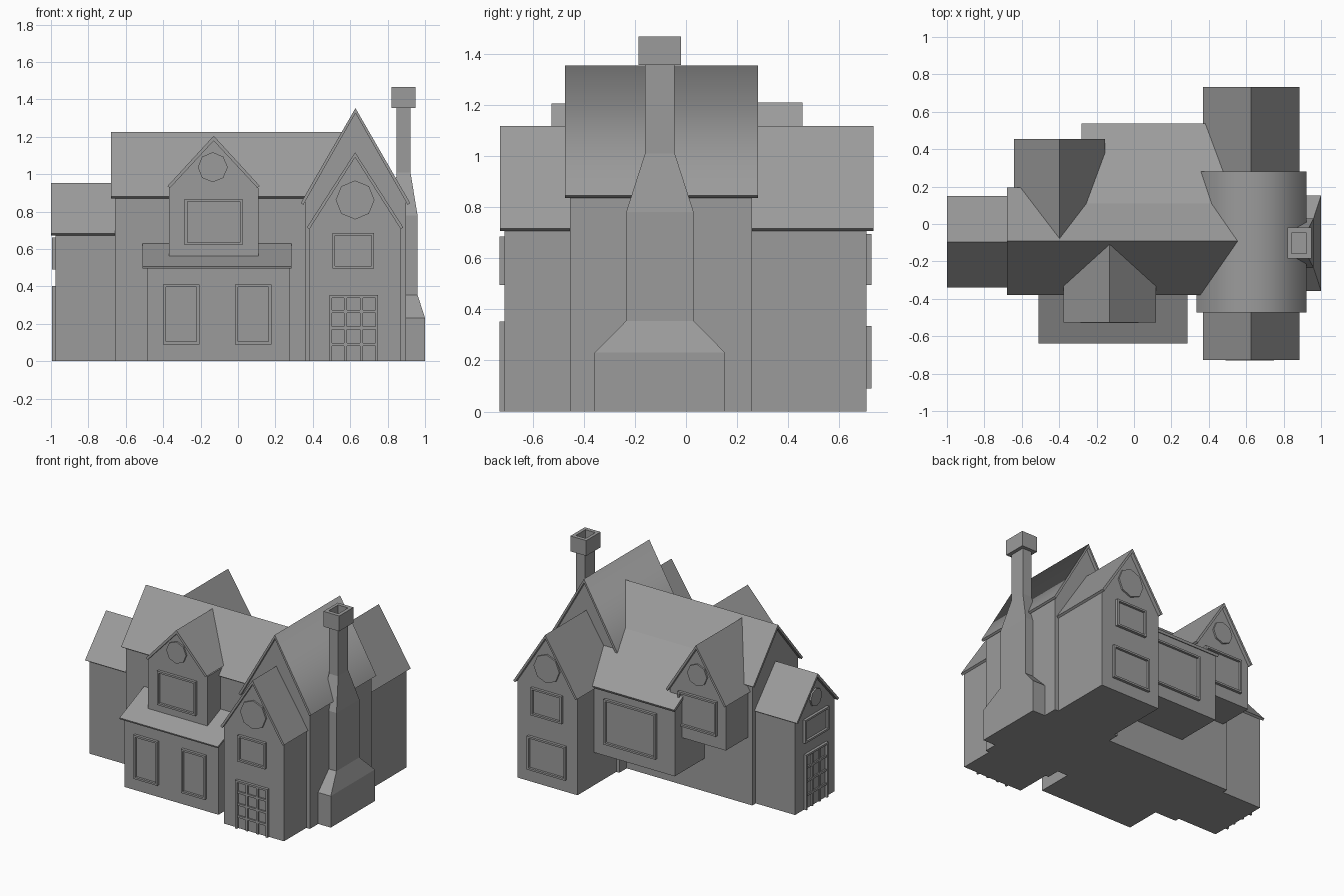
import bpy, bmesh, math

if "Cube" in bpy.data.objects:
    bpy.data.objects.remove(bpy.data.objects["Cube"])

# Mid-grey finish shared by every part
grey = bpy.data.materials.new("mid_grey")
grey.diffuse_color = (0.33, 0.33, 0.33, 1)
grey.use_nodes = True
grey.node_tree.nodes["Principled BSDF"].inputs["Base Color"].default_value = grey.diffuse_color


def finish(name, bm):
    bmesh.ops.recalc_face_normals(bm, faces=bm.faces[:])
    me = bpy.data.meshes.new(name)
    bm.to_mesh(me)
    bm.free()
    me.materials.append(grey)
    ob = bpy.data.objects.new(name, me)
    bpy.context.collection.objects.link(ob)
    return ob


def add_prism(bm, pts, a, b, axis):
    """Extrude a (u, z) profile from a to b along the x or y axis."""
    def place(t, u, z):
        return (t, u, z) if axis == 'x' else (u, t, z)
    rows = [[bm.verts.new(place(t, u, z)) for u, z in pts] for t in (a, b)]
    n = len(pts)
    bm.faces.new(rows[0])
    bm.faces.new(rows[1])
    return [bm.faces.new((rows[0][i], rows[0][(i + 1) % n],
                          rows[1][(i + 1) % n], rows[1][i])) for i in range(n)]


def prism(name, pts, a, b, axis):
    bm = bmesh.new()
    add_prism(bm, pts, a, b, axis)
    return finish(name, bm)


def gabled(name, c, half, ridge, eave, roof_span, wall_half, wall_span, axis,
           z0=0.0, smooth=False):
    """House-shaped wall block with a thin overhanging roof shell."""
    slope = (ridge - eave) / half
    top = ridge - 0.02
    zw = top - slope * wall_half
    prism(name + "_walls", [(c - wall_half, z0), (c + wall_half, z0), (c + wall_half, zw),
                            (c, top), (c - wall_half, zw)], *wall_span, axis)
    bm = bmesh.new()
    sides = add_prism(bm, [(c - half, eave), (c, ridge), (c + half, eave),
                           (c + half - 0.014, eave - 0.009), (c, ridge - 0.027),
                           (c - half + 0.014, eave - 0.009)], *roof_span, axis)
    for f in sides[:2]:
        f.smooth = smooth
    finish(name + "_roof", bm)


def rect(u0, u1, z0, z1):
    return [(u0, z0), (u1, z0), (u1, z1), (u0, z1)]


def framed(name, side, wall, u0, u1, z0, z1, door=False):
    """Raised frame around a shallow pane; doors also get a lattice."""
    axis = 'x' if side == 'left' else 'y'
    out = 1 if side == 'back' else -1
    bm = bmesh.new()

    def slab(a, b, c, d, depth):
        add_prism(bm, rect(a, b, c, d), wall - out * 0.01, wall + out * depth, axis)
    w = 0.014
    bottom = z0 if door else z0 + w
    slab(u0, u0 + w, z0, z1, 0.02)
    slab(u1 - w, u1, z0, z1, 0.02)
    slab(u0 + w, u1 - w, z1 - w, z1, 0.02)
    if door:
        for i in (1, 2):
            m = u0 + (u1 - u0) * i / 3
            slab(m - 0.008, m + 0.008, z0, z1 - w, 0.013)
        for i in (1, 2, 3):
            m = z0 + (z1 - z0) * i / 4
            slab(u0 + w, u1 - w, m - 0.008, m + 0.008, 0.013)
    else:
        slab(u0 + w, u1 - w, z0, z0 + w, 0.02)
    slab(u0 + w, u1 - w, bottom, z1 - w, 0.003)
    finish(name, bm)


def octagon(name, side, wall, u, z, r):
    axis = 'x' if side == 'left' else 'y'
    out = 1 if side == 'back' else -1
    pts = [(u + r * math.sin(i * math.pi / 4), z + r * math.cos(i * math.pi / 4))
           for i in range(8)]
    prism(name, pts, wall - out * 0.01, wall + out * 0.012, axis)


# Gabled blocks of the house
gabled("main_house", -0.092, 0.287, 1.225, 0.88, (-0.68, 0.6), 0.265, (-0.657, 0.6), 'x')
gabled("left_wing", -0.095, 0.244, 0.953, 0.682, (-1.0, -0.6), 0.228, (-0.975, -0.6), 'x')
gabled("right_wing", 0.626, 0.258, 1.117, 0.715, (-0.728, 0.733), 0.243, (-0.71, 0.706), 'y')
gabled("tall_block", 0.628, 0.293, 1.353, 0.845, (-0.473, 0.282), 0.27, (-0.453, 0.258), 'y',
       smooth=True)
gabled("front_dormer", -0.13, 0.247, 1.205, 0.936, (-0.527, -0.095), 0.24, (-0.51, -0.1), 'y',
       z0=0.45)
gabled("back_dormer", -0.398, 0.243, 1.208, 0.826, (0.455, -0.095), 0.225, (0.43, -0.1), 'y',
       z0=0.49)

# Front bay with lean-to roof
prism("bay_walls", [(-0.3, 0), (-0.3, 0.61), (-0.36, 0.60), (-0.618, 0.5), (-0.618, 0)],
      -0.485, 0.275, 'x')
prism("bay_roof", [(-0.64, 0.507), (-0.34, 0.636), (-0.34, 0.62), (-0.636, 0.495)],
      -0.51, 0.285, 'x')

# Rear overhanging room continuing the main roof at a lower pitch
prism("rear_room_walls", [(0, 0.24), (0.515, 0.24), (0.515, 0.73), (0.11, 0.965), (0, 0.965)],
      -0.27, 0.6, 'x')
prism("rear_room_roof", [(0.08, 1.0), (0.11, 0.983), (0.538, 0.735), (0.53, 0.718), (0.08, 0.97)],
      -0.28, 0.6, 'x')

# Windows and doors
for i, u in enumerate((-0.40, -0.015)):
    framed(f"bay_window_{i}", 'front', -0.618, u, u + 0.193, 0.09, 0.41)
framed("front_dormer_window", 'front', -0.51, -0.285, 0.025, 0.62, 0.868)
framed("front_wing_window", 'front', -0.71, 0.505, 0.728, 0.495, 0.685)
framed("front_door", 'front', -0.71, 0.488, 0.748, 0.0, 0.353, door=True)
framed("back_wing_window_low", 'back', 0.706, 0.47, 0.78, 0.09, 0.335)
framed("back_wing_window_high", 'back', 0.706, 0.50, 0.75, 0.495, 0.695)
framed("rear_room_window", 'back', 0.515, -0.125, 0.295, 0.33, 0.66)
framed("back_dormer_window", 'back', 0.43, -0.555, -0.245, 0.58, 0.83)
framed("side_door", 'left', -0.975, -0.225, 0.03, 0.0, 0.403, door=True)
framed("side_window", 'left', -0.975, -0.235, 0.04, 0.49, 0.66)
octagon("front_dormer_round", 'front', -0.51, -0.135, 1.037, 0.08)
octagon("front_wing_round", 'front', -0.71, 0.626, 0.862, 0.104)
octagon("back_wing_round", 'back', 0.706, 0.626, 0.862, 0.104)
octagon("back_dormer_round", 'back', 0.43, -0.398, 0.985, 0.08)
octagon("side_round", 'left', -0.975, -0.098, 0.775, 0.065)

# Chimney: lofted rectangles (z, x0, x1, half depth), ending in a hollow cap
sections = [(0, 0.83, 1.0, 0.255), (0.23, 0.83, 1.0, 0.255), (0.355, 0.83, 0.96, 0.132),
            (0.78, 0.83, 0.96, 0.132), (1.01, 0.848, 0.922, 0.058),
            (1.355, 0.848, 0.922, 0.058), (1.355, 0.82, 0.948, 0.083),
            (1.467, 0.82, 0.948, 0.083), (1.467, 0.843, 0.923, 0.055),
            (1.37, 0.843, 0.923, 0.055)]
bm = bmesh.new()
rings = []
for z, x0, x1, h in sections:
    yc = -0.102
    rings.append([bm.verts.new((x, y, z)) for x, y in
                  ((x0, yc - h), (x1, yc - h), (x1, yc + h), (x0, yc + h))])
for lo, hi in zip(rings, rings[1:]):
    for i in range(4):
        j = (i + 1) % 4
        bm.faces.new((lo[i], lo[j], hi[j], hi[i]))
bm.faces.new(rings[0])
bm.faces.new(rings[-1])
finish("chimney", bm)
